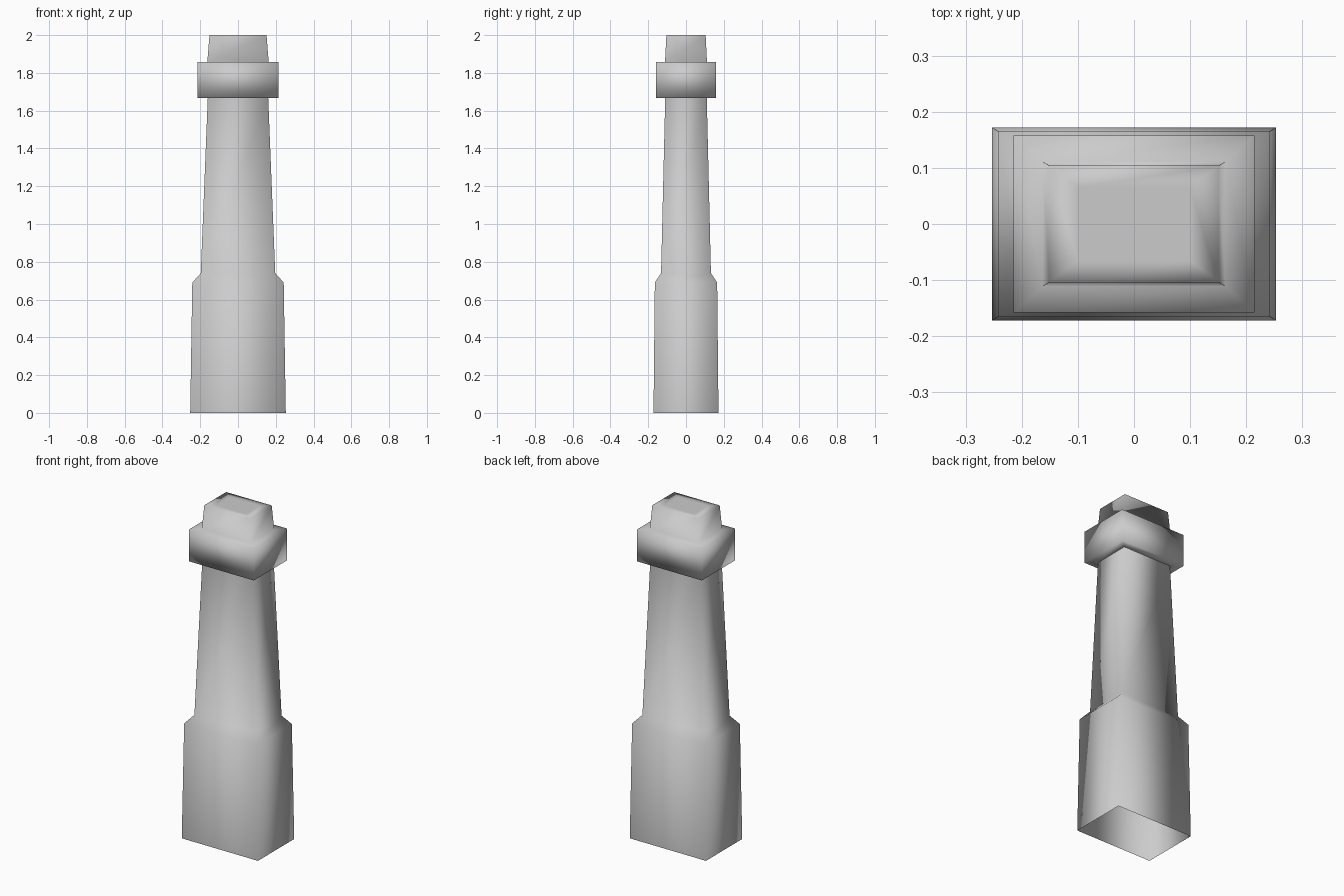
import bpy
import bmesh

cube = bpy.data.objects.get("Cube")
if cube:
    bpy.data.objects.remove(cube, do_unlink=True)

# One plain grey for the whole tower
grey = bpy.data.materials.new("stone_grey")
grey.use_nodes = True
COLOUR = (0.6, 0.6, 0.6, 1)
grey.diffuse_color = COLOUR
grey.node_tree.nodes["Principled BSDF"].inputs["Base Color"].default_value = COLOUR


def loft(name, sections, cap_top=False):
    """Skin a stack of rectangles, each given as (half width, half depth, height)."""
    bm = bmesh.new()
    rings = [[bm.verts.new((sx * w, sy * d, z))
              for sx, sy in ((-1, -1), (1, -1), (1, 1), (-1, 1))]
             for w, d, z in sections]
    for low, high in zip(rings, rings[1:]):
        for i in range(4):
            j = (i + 1) % 4
            bm.faces.new((low[i], low[j], high[j], high[i]))
    if cap_top:
        bm.faces.new(rings[-1])
    for face in bm.faces:
        face.smooth = True
    mesh = bpy.data.meshes.new(name)
    bm.to_mesh(mesh)
    bm.free()
    mesh.materials.append(grey)
    obj = bpy.data.objects.new(name, mesh)
    bpy.context.collection.objects.link(obj)
    return obj


# Base, sloped shoulder and tapering shaft, open underneath
loft("base_and_shaft", [
    (0.253, 0.172, 0), (0.242, 0.165, 0.69),
    (0.197, 0.132, 0.74), (0.16, 0.11, 1.667)])

# Projecting collar and the tapered top, ending in a level inset panel
loft("collar_and_top", [
    (0.16, 0.11, 1.667), (0.215, 0.158, 1.667), (0.215, 0.158, 1.858),
    (0.1625, 0.111, 1.858), (0.151, 0.104, 2), (0.1, 0.065, 2)], cap_top=True)
